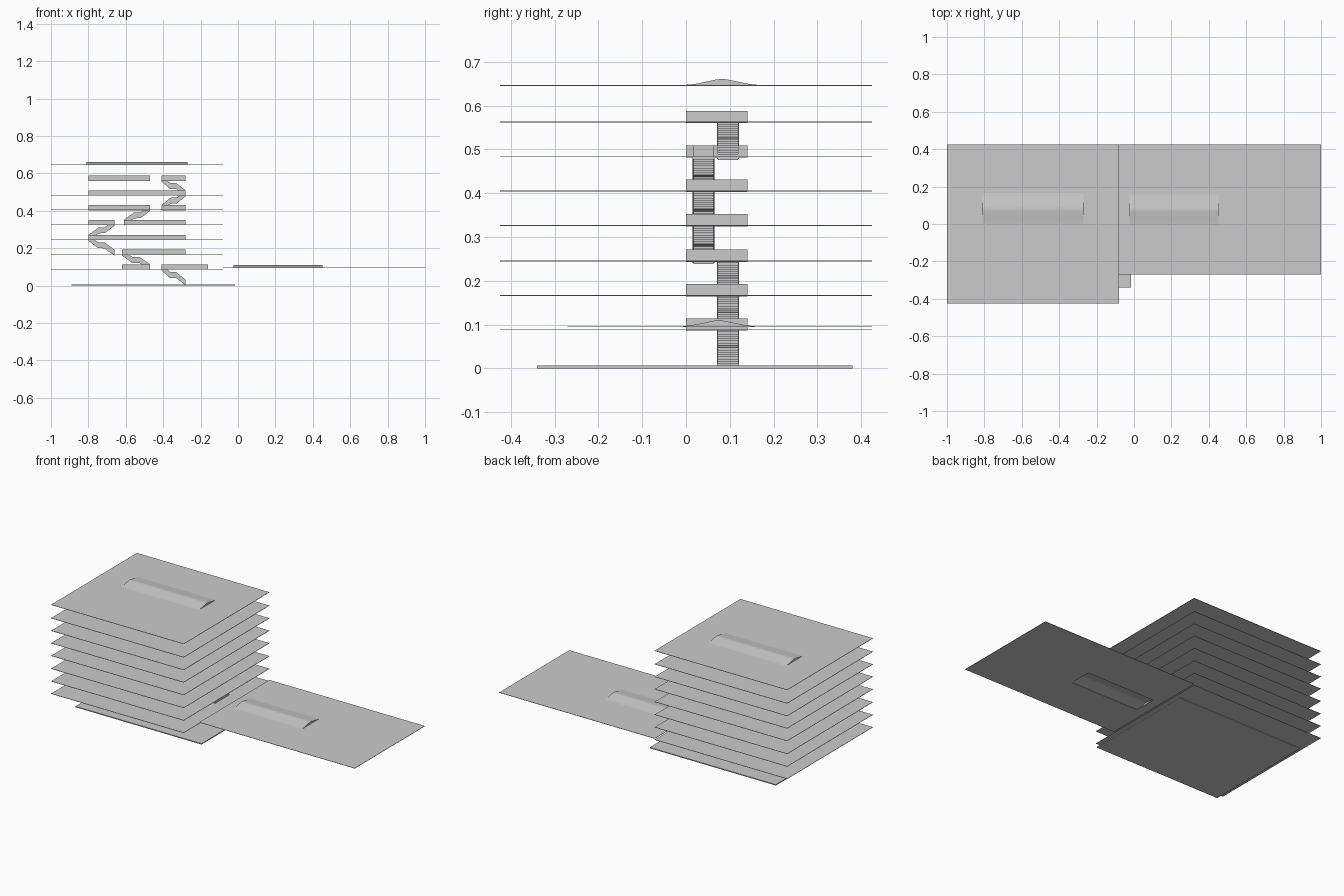
import bpy, bmesh

if "Cube" in bpy.data.objects:
    bpy.data.objects.remove(bpy.data.objects["Cube"])

LEVELS = [0.006, 0.089, 0.167, 0.246, 0.327, 0.406, 0.484, 0.563, 0.647]
# atrium openings (x ranges) for each level
OPEN = {1: [(-0.62, -0.47), (-0.41, -0.16)], 2: [(-0.62, -0.28)], 3: [(-0.80, -0.28)],
        4: [(-0.80, -0.66), (-0.61, -0.28)], 5: [(-0.80, -0.47), (-0.41, -0.28)],
        6: [(-0.80, -0.28)], 7: [(-0.80, -0.47), (-0.41, -0.28)], 8: [(-0.80, -0.28)]}
Y0, Y1 = 0.0, 0.14
# stairs: start level, start x, end x, near-side y
STAIRS = [(0, -0.28, -0.41, 0.071), (1, -0.47, -0.62, 0.071), (2, -0.66, -0.80, 0.071),
          (3, -0.80, -0.66, 0.015), (4, -0.61, -0.47, 0.015), (5, -0.41, -0.28, 0.015),
          (6, -0.28, -0.41, 0.071)]
STAIR_W = 0.05


def finish(name, bm):
    bmesh.ops.recalc_face_normals(bm, faces=bm.faces)
    me = bpy.data.meshes.new(name)
    bm.to_mesh(me)
    bm.free()
    ob = bpy.data.objects.new(name, me)
    bpy.context.collection.objects.link(ob)
    return ob


def add_box(bm, x0, x1, y0, y1, z0, z1):
    r = bmesh.ops.create_cube(bm, size=1)
    for v in r["verts"]:
        v.co = ((x0 + x1) / 2 + v.co.x * (x1 - x0), (y0 + y1) / 2 + v.co.y * (y1 - y0),
                (z0 + z1) / 2 + v.co.z * (z1 - z0))


def add_prism(bm, pts, y0, y1):
    f = bm.faces.new([bm.verts.new((x, y0, z)) for x, z in pts])
    r = bmesh.ops.extrude_face_region(bm, geom=[f])
    bmesh.ops.translate(bm, vec=(0, y1 - y0, 0),
                        verts=[g for g in r["geom"] if isinstance(g, bmesh.types.BMVert)])


def slab(name, x0, x1, y0, y1, top, thick, holes=()):
    """Flat plate with rectangular openings spanning Y0..Y1."""
    bm = bmesh.new()
    xs = sorted({x0, x1, *[x for h in holes for x in h]})
    ys = sorted({y0, y1, Y0, Y1})
    grid = [[bm.verts.new((x, y, top)) for y in ys] for x in xs]
    for i in range(len(xs) - 1):
        for j in range(len(ys) - 1):
            if ys[j] == Y0 and (xs[i], xs[i + 1]) in holes:
                continue
            bm.faces.new([grid[i][j], grid[i + 1][j], grid[i + 1][j + 1], grid[i][j + 1]])
    r = bmesh.ops.extrude_face_region(bm, geom=bm.faces[:])
    bmesh.ops.translate(bm, vec=(0, 0, -thick),
                        verts=[g for g in r["geom"] if isinstance(g, bmesh.types.BMVert)])
    return finish(name, bm)


def railing(level, holes):
    """Parapet round each opening, interrupted where a stair lands."""
    bm = bmesh.new()
    z0, z1, t = LEVELS[level] - 0.003, LEVELS[level] + 0.025, 0.002
    for a, b in holes:
        add_box(bm, a, b, Y0, Y0 + t, z0, z1)
        add_box(bm, a, b, Y1 - t, Y1, z0, z1)
        for x, xa in ((a, a), (b, b - t)):
            gaps = sorted(s[3] for s in STAIRS
                          if (s[0] == level and abs(s[1] - x) < 0.005)
                          or (s[0] + 1 == level and abs(s[2] - x) < 0.005))
            y = Y0 + t
            for g in gaps:
                add_box(bm, xa, xa + t, y, g, z0, z1)
                y = g + STAIR_W
            add_box(bm, xa, xa + t, y, Y1 - t, z0, z1)
    finish(f"atrium_railing_{level}", bm)


def stair(i, level, xa, xb, y):
    """Two flights with a half landing, and a sloped parapet on each side."""
    za, zb, n = LEVELS[level], LEVELS[level + 1], 8
    X = lambda t: xa + (xb - xa) * t
    Z = lambda t: za + (zb - za) * t
    flights = [(0.0, 0.39, 0.0, 0.5), (0.63, 1.0, 0.5, 1.0)]
    top = [(X(0), Z(0))]
    for t0, t1, s0, s1 in flights:
        for k in range(n):
            z = Z(s0 + (s1 - s0) * (k + 1) / n)
            top += [(X(t0 + (t1 - t0) * k / n), z), (X(t0 + (t1 - t0) * (k + 1) / n), z)]
    bm = bmesh.new()
    # stepped underside follows the treads
    bottom = [(x, max(z - 0.008, 0.001)) for x, z in top]
    add_prism(bm, top + bottom[::-1], y + 0.002, y + STAIR_W - 0.002)
    finish(f"stair_steps_{i}", bm)
    bm = bmesh.new()
    path = [(X(t), Z(s)) for t, s in ((0, 0), (0.39, 0.5), (0.63, 0.5), (1, 1))]
    side = [(x, z + 0.025) for x, z in path] + [(x, max(z - 0.006, 0.001)) for x, z in path[::-1]]
    for ys in (y, y + STAIR_W - 0.002):
        add_prism(bm, side, ys, ys + 0.002)
    finish(f"stair_parapet_{i}", bm)


def skylight(name, x0, x1, yc, z):
    """Shallow ridged roof light, open underneath."""
    prof = [(-0.083, 0), (-0.06, 0.0025), (-0.012, 0.0125), (0, 0.0135),
            (0.012, 0.0125), (0.06, 0.0025), (0.083, 0)]
    bm = bmesh.new()
    ends = [[bm.verts.new((x, yc + y, z + h)) for y, h in prof] for x in (x0, x1)]
    for k in range(len(prof) - 1):
        bm.faces.new([ends[0][k], ends[1][k], ends[1][k + 1], ends[0][k + 1]])
    for e in ends:
        bm.faces.new(e)
    ob = finish(name, bm)
    bpy.ops.object.select_all(action='DESELECT')
    ob.select_set(True)
    bpy.context.view_layer.objects.active = ob
    bpy.ops.object.shade_smooth_by_angle()


# ground plate and stacked floors
slab("ground_floor", -0.89, -0.015, -0.34, 0.38, LEVELS[0], 0.006)
for lv, holes in OPEN.items():
    slab("roof" if lv == 8 else f"floor_{lv}", -1.0, -0.08, -0.425, 0.425, LEVELS[lv], 0.002, holes)
    if lv < 8:
        railing(lv, holes)

# low side wing
slab("wing_roof", -0.08, 1.0, -0.27, 0.425, 0.096, 0.002, [(-0.02, 0.45)])

# stairs through the atrium
for i, s in enumerate(STAIRS):
    stair(i + 1, *s)

# roof lights
skylight("main_skylight", -0.81, -0.27, 0.082, LEVELS[8])
skylight("wing_skylight", -0.025, 0.452, 0.075, 0.096)
